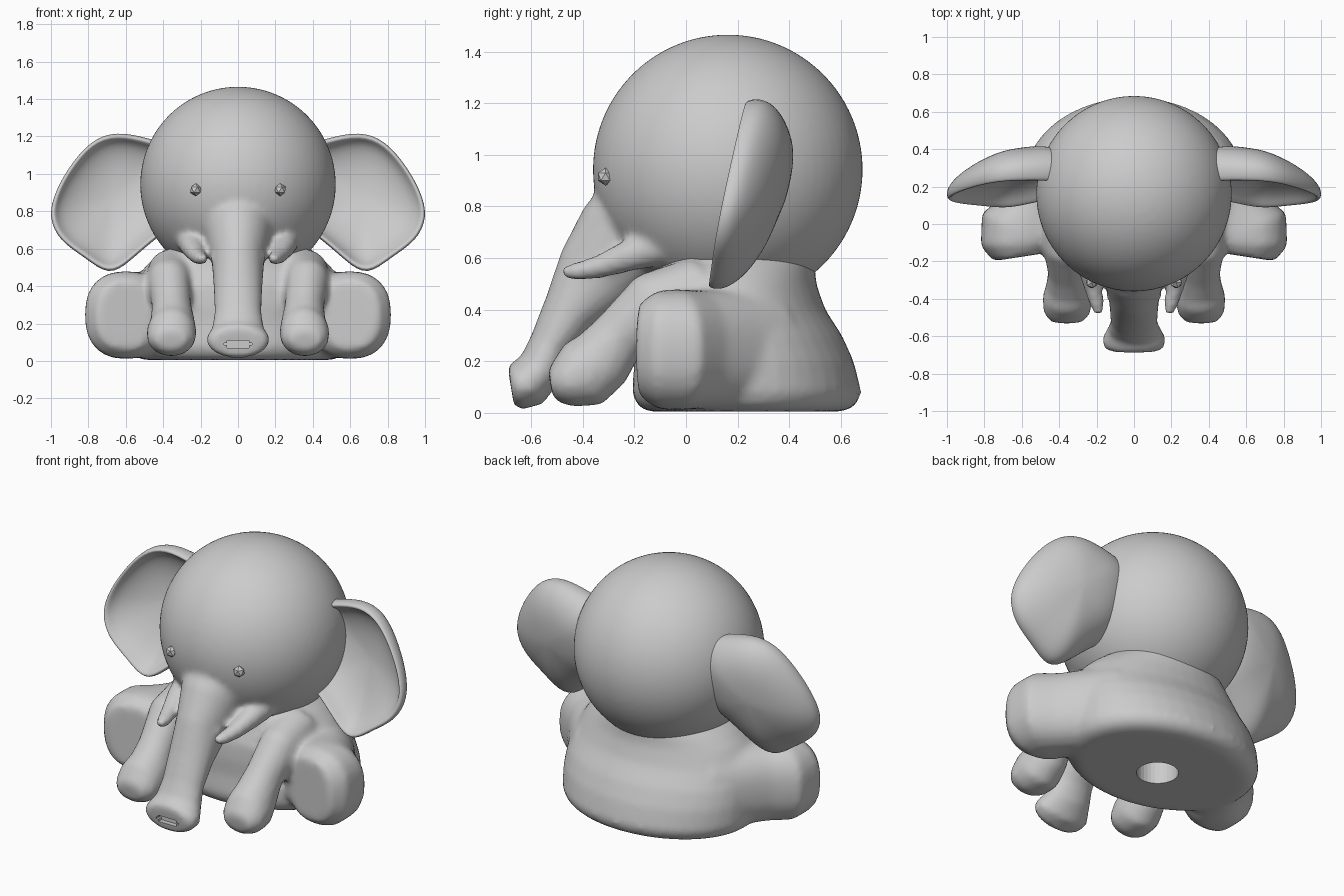
import bpy, bmesh, math
from mathutils import Vector

cube = bpy.data.objects.get("Cube")
if cube:
    bpy.data.objects.remove(cube, do_unlink=True)

grey = bpy.data.materials.new("soft_grey")
grey.use_nodes = True
COLOUR = (0.6, 0.6, 0.6, 1)
grey.diffuse_color = COLOUR
grey.node_tree.nodes["Principled BSDF"].inputs["Base Color"].default_value = COLOUR

X, Z = Vector((1, 0, 0)), Vector((0, 0, 1))


def loft(bm, rings):
    """Skin a list of closed point rings and cap both ends."""
    loops = [[bm.verts.new(p) for p in ring] for ring in rings]
    n = len(loops[0])
    for a, b in zip(loops, loops[1:]):
        for i in range(n):
            j = (i + 1) % n
            bm.faces.new((a[i], a[j], b[j], b[i]))
    bm.faces.new(loops[0][::-1])
    bm.faces.new(loops[-1])


def tube(bm, stations, ref=X, axis=None, side=1, n=28, power=1):
    """Limb; each station is x, y, z, radius along ref, radius across. Power under 1 squares it."""
    def soft(v):
        return math.copysign(abs(v) ** power, v)
    pts = [Vector((s[0] * side, s[1], s[2])) for s in stations]
    rings = []
    for k, (p, s) in enumerate(zip(pts, stations)):
        t = axis or (pts[min(k + 1, len(pts) - 1)] - pts[max(k - 1, 0)]).normalized()
        u = (ref - t * ref.dot(t)).normalized()
        v = t.cross(u)
        rings.append([p + u * (s[3] * soft(math.cos(a))) + v * (s[4] * soft(math.sin(a)))
                      for a in (math.tau * i / n for i in range(n))])
    loft(bm, rings)


def finish(bm, name):
    bmesh.ops.recalc_face_normals(bm, faces=bm.faces)
    mesh = bpy.data.meshes.new(name)
    bm.to_mesh(mesh)
    bm.free()
    mesh.materials.append(grey)
    ob = bpy.data.objects.new(name, mesh)
    bpy.context.collection.objects.link(ob)
    return ob


def fuse(ob, voxel, rounds):
    """Merge overlapping volumes into one soft skin."""
    m = ob.modifiers.new("fuse", "REMESH")
    m.mode = "VOXEL"
    m.voxel_size = voxel
    m.use_smooth_shade = True
    s = ob.modifiers.new("soften", "SMOOTH")
    s.factor = 0.5
    s.iterations = rounds


def carve(ob, cutter):
    cutter.hide_render = True
    cutter.hide_viewport = True
    cutter.display_type = "WIRE"
    m = ob.modifiers.new("carve", "BOOLEAN")
    m.operation = "DIFFERENCE"
    m.solver = "EXACT"
    m.object = cutter


# Seated body with hind legs and front legs
bm = bmesh.new()
tube(bm, [(0, .23, .005, .51, .38), (0, .235, .03, .56, .425), (0, .235, .08, .585, .445),
          (0, .225, .2, .59, .425), (0, .2, .3, .585, .405), (0, .17, .4, .56, .37),
          (0, .17, .5, .50, .335), (0, .17, .56, .44, .33), (0, .17, .62, .36, .33)], axis=Z, n=40)
for side in (1, -1):
    tube(bm, [(.2, .42, .26, .14, .1), (.33, .29, .25, .23, .2), (.46, .14, .245, .235, .19),
              (.54, .04, .245, .23, .19), (.605, -.04, .245, .235, .23),
              (.61, -.11, .245, .23, .21), (.6, -.175, .245, .185, .155)],
         ref=Z, side=side, power=.85)
    tube(bm, [(.34, .06, .49, .14, .12), (.37, -.13, .43, .115, .12), (.355, -.26, .295, .105, .11),
              (.35, -.33, .205, .12, .13), (.355, -.40, .15, .135, .14),
              (.36, -.475, .118, .125, .1), (.36, -.525, .108, .085, .06)], side=side)
body = finish(bm, "body_and_legs")
fuse(body, .02, 7)

# Round opening under the body
bm = bmesh.new()
tube(bm, [(0, .2, -.1, .115, .115), (0, .2, .3, .115, .115)], axis=Z, n=32)
carve(body, finish(bm, "base_hole_cutter"))

# Head with trunk and tusks
bm = bmesh.new()
ball = bmesh.ops.create_uvsphere(bm, u_segments=64, v_segments=40, radius=.523)["verts"]
bmesh.ops.translate(bm, verts=ball, vec=(0, .162, .943))
tube(bm, [(0, -.12, .82, .24, .2), (0, -.24, .67, .18, .2), (0, -.35, .53, .14, .165),
          (0, -.45, .39, .13, .11), (0, -.525, .26, .125, .085), (0, -.565, .17, .14, .09),
          (0, -.615, .115, .17, .1), (0, -.66, .1, .16, .09),
          (0, -.678, .097, .13, .07)])
for side in (1, -1):
    tube(bm, [(.24, .04, .7, .09, .08), (.255, -.1, .65, .08, .08), (.245, -.22, .61, .062, .062),
              (.22, -.34, .565, .047, .045), (.198, -.43, .547, .038, .034),
              (.187, -.478, .547, .024, .02)], side=side, n=14)
head = finish(bm, "head_and_trunk")
fuse(head, .0175, 4)

# Slot in the trunk tip
bm = bmesh.new()
bmesh.ops.create_cube(bm, size=1)
bmesh.ops.scale(bm, verts=bm.verts, vec=(.15, .08, .04))
bmesh.ops.bevel(bm, geom=[e for e in bm.edges if abs(e.verts[0].co.y - e.verts[1].co.y) > .01],
                offset=.015, segments=2, affect="EDGES")
bmesh.ops.translate(bm, verts=bm.verts, vec=(0, -.685, .09))
carve(head, finish(bm, "trunk_slot_cutter"))

# Cupped ears: outline in x, z, then rings from domed back over the rim to the hollow front
OUTLINE = [(.3, 1.13), (.47, 1.19), (.65, 1.23), (.79, 1.18), (.91, 1.03), (.98, .9), (1.015, .77),
           (.955, .64), (.82, .555), (.69, .45), (.58, .53), (.46, .64), (.33, .73), (.27, .93)]
RINGS = [(.08, .21), (.5, .19), (.8, .14), (.97, .08), (1.01, .03), (.985, -.015), (.92, -.01),
         (.85, .05), (.5, .11), (.08, .13)]
CX, CZ = .68, .87
for side, label in ((1, "left"), (-1, "right")):
    bm = bmesh.new()
    rings = []
    for scale, depth in RINGS:
        ring = []
        for ox, oz in OUTLINE:
            x, z = CX + (ox - CX) * scale, CZ + (oz - CZ) * scale
            front = .175 + .2 * (z - .87) - .05 * (x - CX)
            ring.append((side * x, front + depth * (1 + .8 * (CX - x)), z))
        rings.append(ring)
    loft(bm, rings)
    ear = finish(bm, label + "_ear")
    sub = ear.modifiers.new("round", "SUBSURF")
    sub.levels = sub.render_levels = 2
    for p in ear.data.polygons:
        p.use_smooth = True

    # Faceted bead eyes
    bm = bmesh.new()
    bmesh.ops.create_icosphere(bm, subdivisions=1, radius=.034)
    bmesh.ops.translate(bm, verts=bm.verts, vec=(side * .226, -.312, .915))
    finish(bm, label + "_eye")
